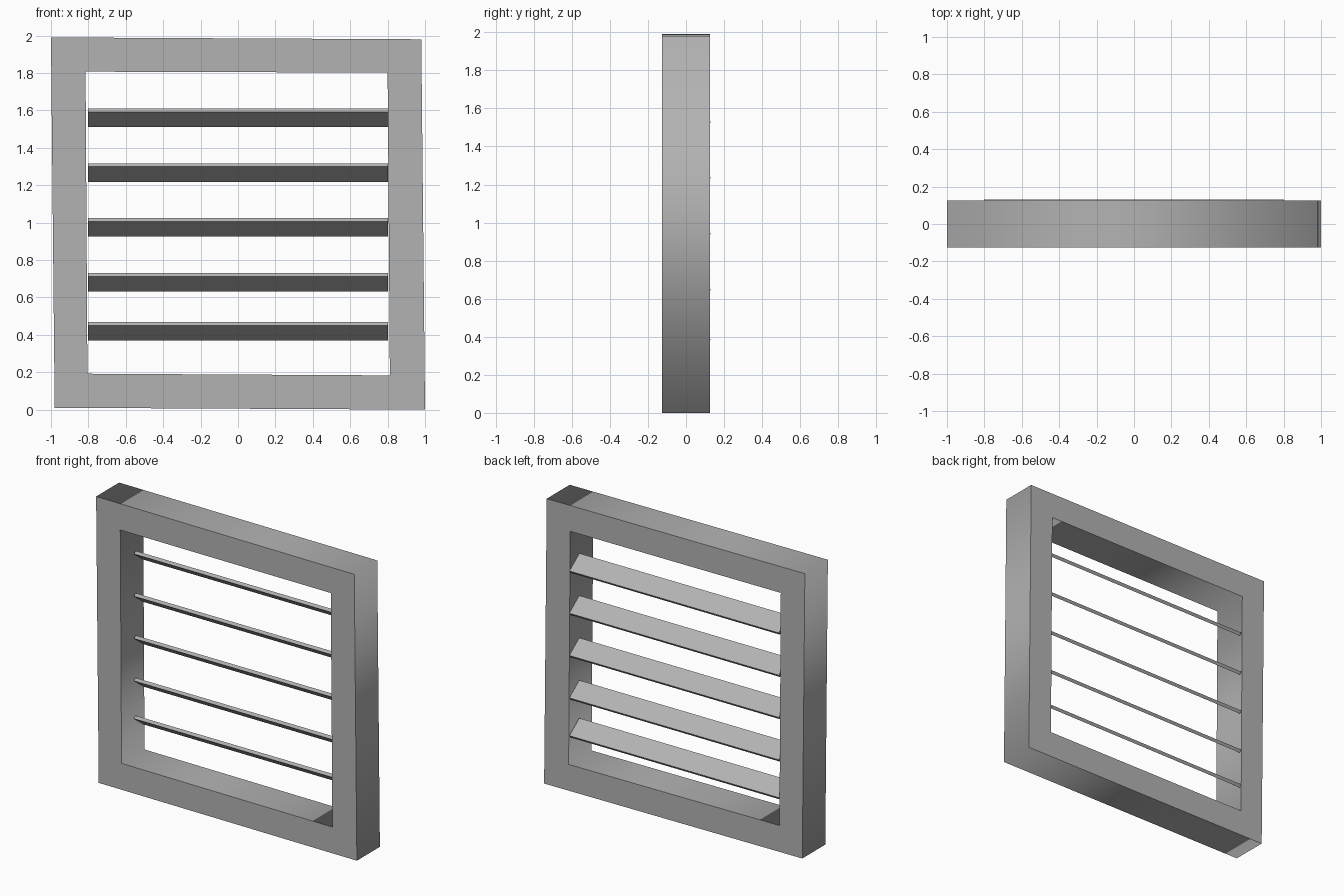
import bpy
import bmesh
from math import radians
from mathutils import Matrix

cube = bpy.data.objects.get("Cube")
if cube:
    bpy.data.objects.remove(cube, do_unlink=True)

grey = bpy.data.materials.new("plain grey")
grey.use_nodes = True
COLOUR = (0.45, 0.45, 0.45, 1)
grey.diffuse_color = COLOUR
grey.node_tree.nodes["Principled BSDF"].inputs["Base Color"].default_value = COLOUR


def add_object(name, bm):
    bmesh.ops.recalc_face_normals(bm, faces=bm.faces)
    mesh = bpy.data.meshes.new(name)
    bm.to_mesh(mesh)
    bm.free()
    mesh.materials.append(grey)
    obj = bpy.data.objects.new(name, mesh)
    bpy.context.collection.objects.link(obj)
    return obj


# Slightly skewed square frame, with mitred corners
OUTER = [(-1.0, 1.99), (0.98, 1.98), (1.0, 0.0), (-0.98, 0.01)]
INNER = [(-0.815, 1.807), (0.80, 1.802), (0.812, 0.183), (-0.805, 0.192)]
FRONT, BACK = -0.126, 0.126

bm = bmesh.new()
rings = [[bm.verts.new((x, y, z)) for x, z in outline]
         for outline, y in ((OUTER, FRONT), (OUTER, BACK), (INNER, BACK), (INNER, FRONT))]
for r, ring in enumerate(rings):
    following = rings[(r + 1) % 4]
    for i in range(4):
        j = (i + 1) % 4
        face = bm.faces.new((ring[i], ring[j], following[j], following[i]))
        # Outer and inner walls shade smoothly round the corners
        face.smooth = r % 2 == 0
    # Crisp rims between the walls and the flat faces
    for i in range(4):
        bm.edges.get((ring[i], ring[(i + 1) % 4])).smooth = False
add_object("frame", bm)

# Tilted slats, sloping down towards the back
LENGTH, DEPTH, THICKNESS = 1.606, 0.135, 0.022
for n, z in enumerate((1.56, 1.267, 0.974, 0.68, 0.418)):
    bm = bmesh.new()
    bmesh.ops.create_cube(bm, size=1, matrix=(
        Matrix.Translation((0, 0.07, z))
        @ Matrix.Rotation(radians(-37), 4, "X")
        @ Matrix.Diagonal((LENGTH, DEPTH, THICKNESS, 1))))
    add_object(f"slat_{n + 1}", bm)
